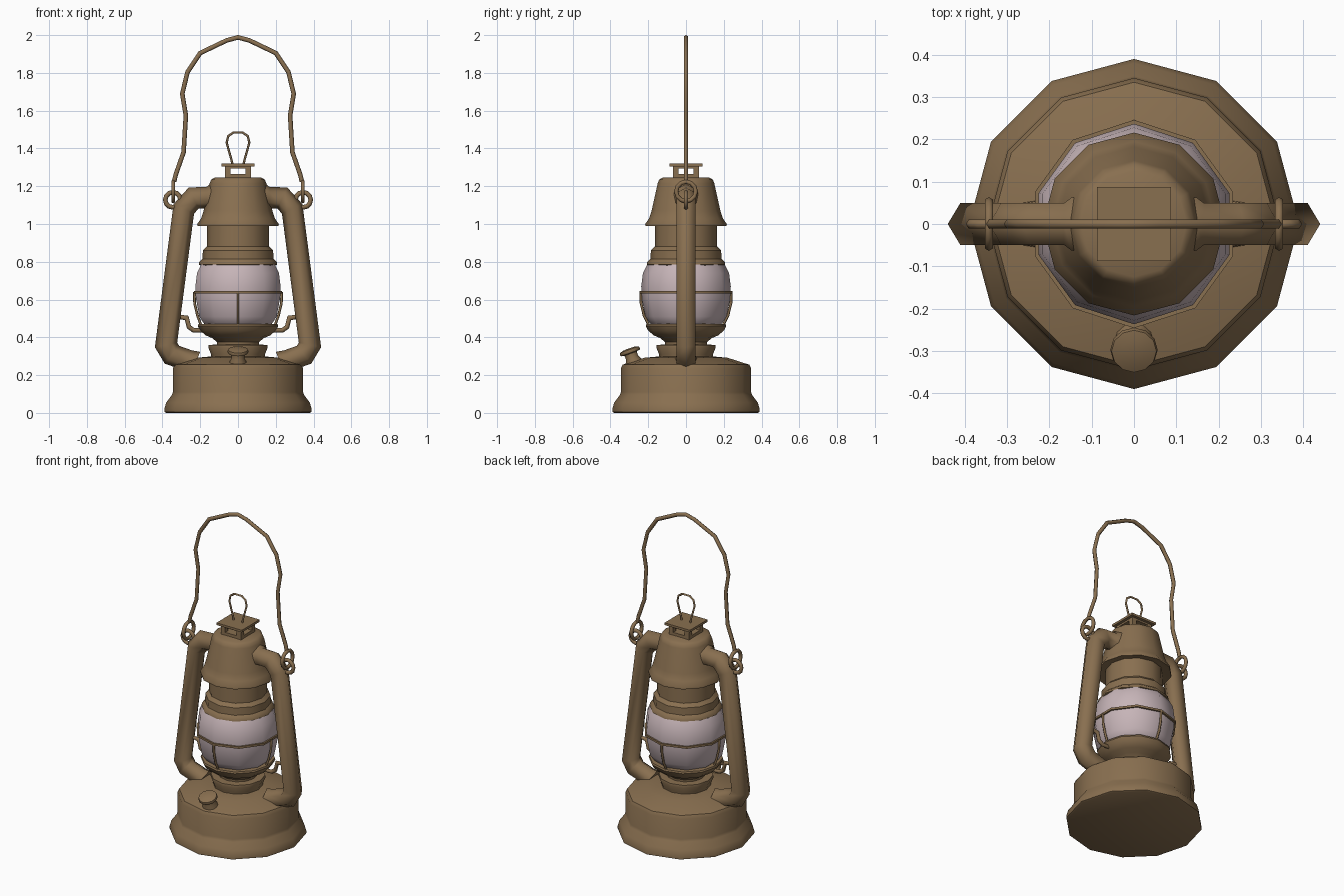
import bpy, bmesh, math
from mathutils import Matrix, Vector

if "Cube" in bpy.data.objects:
    bpy.data.objects.remove(bpy.data.objects["Cube"])


def material(name, color):
    m = bpy.data.materials.new(name)
    m.diffuse_color = (*color, 1)
    m.use_nodes = True
    m.node_tree.nodes["Principled BSDF"].inputs["Base Color"].default_value = m.diffuse_color
    return m


METAL = material("aged_metal", (0.25, 0.16, 0.08))
GLASS = material("frosted_glass", (0.57, 0.46, 0.48))


def finish(name, bm, mat=METAL, matrix=None, smooth=40):
    bmesh.ops.remove_doubles(bm, verts=bm.verts, dist=1e-5)
    bmesh.ops.recalc_face_normals(bm, faces=bm.faces)
    if matrix:
        bm.transform(matrix)
    me = bpy.data.meshes.new(name)
    bm.to_mesh(me)
    bm.free()
    me.materials.append(mat)
    ob = bpy.data.objects.new(name, me)
    bpy.context.collection.objects.link(ob)
    bpy.ops.object.select_all(action='DESELECT')
    ob.select_set(True)
    bpy.context.view_layer.objects.active = ob
    if smooth:
        bpy.ops.object.shade_smooth_by_angle(angle=math.radians(smooth))
    return ob


def skin(bm, rings, closed=False):
    count, n = len(rings), len(rings[0])
    for i in range(count if closed else count - 1):
        a, b = rings[i], rings[(i + 1) % count]
        for j in range(n):
            k = (j + 1) % n
            bm.faces.new((a[j], a[k], b[k], b[j]))
    if not closed:
        bm.faces.new(rings[0])
        bm.faces.new(rings[-1])


def lathe(name, profile, n=12, mat=METAL, matrix=None):
    bm = bmesh.new()
    rings = []
    for r, z in profile:
        angs = [math.pi / 2 + 2 * math.pi * j / n for j in range(n)]
        rings.append([bm.verts.new((r * math.cos(a), r * math.sin(a), z)) for a in angs])
    skin(bm, rings)
    return finish(name, bm, mat, matrix)


def sweep(name, path, r, n=6, closed=False, matrix=None):
    """Tube along an (x, z[, radius]) path with mitred corners."""
    bm = bmesh.new()
    p = [Vector(q[:2]) for q in path]
    rings, m = [], len(p)
    for i, q in enumerate(path):
        d1 = (p[i] - p[i - 1]).normalized() if i or closed else None
        d2 = (p[(i + 1) % m] - p[i]).normalized() if i < m - 1 or closed else d1
        d1 = d1 or d2
        t = (d1 + d2).normalized()
        stretch = 1 / max(0.6, t.dot(d2))
        rad = q[2] if len(q) > 2 else r
        ring = []
        for j in range(n):
            a = 2 * math.pi * j / n
            u = rad * stretch * math.cos(a)
            ring.append(bm.verts.new((p[i].x + t.y * u, rad * math.sin(a), p[i].y - t.x * u)))
        rings.append(ring)
    skin(bm, rings, closed)
    return finish(name, bm, METAL, matrix, 65)


def circle(cx, cz, r, n=12):
    return [(cx + r * math.cos(2 * math.pi * i / n), cz + r * math.sin(2 * math.pi * i / n))
            for i in range(n)]


def box(name, loc, size):
    bm = bmesh.new()
    bmesh.ops.create_cube(bm, size=1)
    return finish(name, bm, METAL, Matrix.Translation(loc) @ Matrix.Diagonal((*size, 1)), 0)


# Fuel tank, collar and burner dish
lathe("fuel_tank", [(.38, 0), (.39, .005), (.39, .02), (.38, .055), (.35, .095), (.345, .11),
                    (.345, .235), (.335, .255), (.22, .292), (.13, .30)])
lathe("burner_collar", [(.14, .285), (.143, .31), (.157, .345), (.155, .36), (.10, .362)])
lathe("burner_dish", [(.11, .355), (.112, .375), (.135, .395), (.17, .41), (.2, .435),
                      (.213, .46), (.21, .47), (.18, .472)])

# Glass globe
lathe("glass_globe", [(.18, .465), (.195, .48), (.215, .51), (.235, .61), (.237, .67),
                      (.228, .74), (.205, .785)], 10, GLASS)

# Upper collar, chimney and hood
lathe("chimney", [(.195, .78), (.208, .785), (.205, .80), (.188, .815), (.186, .86),
                  (.165, .88), (.163, 1.0)])
lathe("hood", [(.16, 1.0), (.215, .99), (.216, 1.0), (.195, 1.03), (.182, 1.07),
               (.15, 1.215), (.142, 1.235), (.125, 1.245), (0, 1.25)])

# Vent cap on four posts, with its lifting loop
box("vent_base", (0, 0, 1.255), (.14, .14, .02))
for sx in (1, -1):
    for sy in (1, -1):
        box("vent_post", (sx * .055, sy * .055, 1.28), (.03, .03, .05))
box("vent_rim", (0, 0, 1.3), (.14, .14, .012))
box("vent_plate", (0, 0, 1.312), (.176, .176, .014))
half = [(.03, 1.32), (.036, 1.345), (.06, 1.43), (.052, 1.465), (.025, 1.484)]
sweep("lifting_loop", half + [(-x, z) for x, z in reversed(half)], .006)

# Guard ring and uprights around the globe
c10 = [(.246, .632), (.246, .645), (.234, .645), (.234, .632), (.246, .632)]
lathe("guard_ring", c10, 10)
for k in range(4):
    reach = 1 if k % 2 else .965
    sweep("guard_upright", [(.24 * reach, .64), (.238 * reach, .58), (.222 * reach, .515),
                            (.195, .462)], .007,
          matrix=Matrix.Rotation(k * math.pi / 2, 4, 'Z'))

for s, side in ((1, "right"), (-1, "left")):
    # Side air tubes with flared ends
    tube = [(.135, 1.14, .073), (.148, 1.14, .072), (.165, 1.14, .057), (.235, 1.137, .057),
            (.287, 1.08, .057), (.381, .36, .057), (.35, .308, .057), (.265, .278, .057),
            (.225, .262, .066)]
    sweep("air_tube_" + side, [(s * x, z, r) for x, z, r in tube], .057)
    # Globe lifting levers
    lever = [(.305, .507), (.272, .503), (.26, .455), (.235, .437), (.18, .437)]
    sweep("globe_lever_" + side, [(s * x, z) for x, z in lever], .012)
    # Ear on the tube and the handle eye hooked through it
    sweep("handle_ear_" + side, circle(s * .345, 1.128, .04), .012, closed=True)
    sweep("handle_eye_" + side, circle(0, 0, .052), .011, closed=True,
          matrix=Matrix.Translation((s * .343, 0, 1.172)) @ Matrix.Rotation(math.pi / 2, 4, 'Z'))

# Carrying handle
grip = [(.338, 1.225), (.33, 1.26), (.288, 1.38), (.283, 1.46), (.276, 1.575), (.295, 1.69),
        (.267, 1.805), (.2, 1.905), (.06, 1.972)]
sweep("carrying_handle", grip + [(0, 1.988)] + [(-x, z) for x, z in reversed(grip)], .012)

# Filler neck and cap, tilted forward
tilt = Matrix.Translation((0, -.27, .25)) @ Matrix.Rotation(math.radians(20), 4, 'X')
lathe("filler_cap", [(.052, -.02), (.046, .02), (.034, .045), (.034, .068), (.053, .072),
                     (.056, .08), (.053, .09), (.03, .096), (0, .097)], 12, METAL, tilt)
